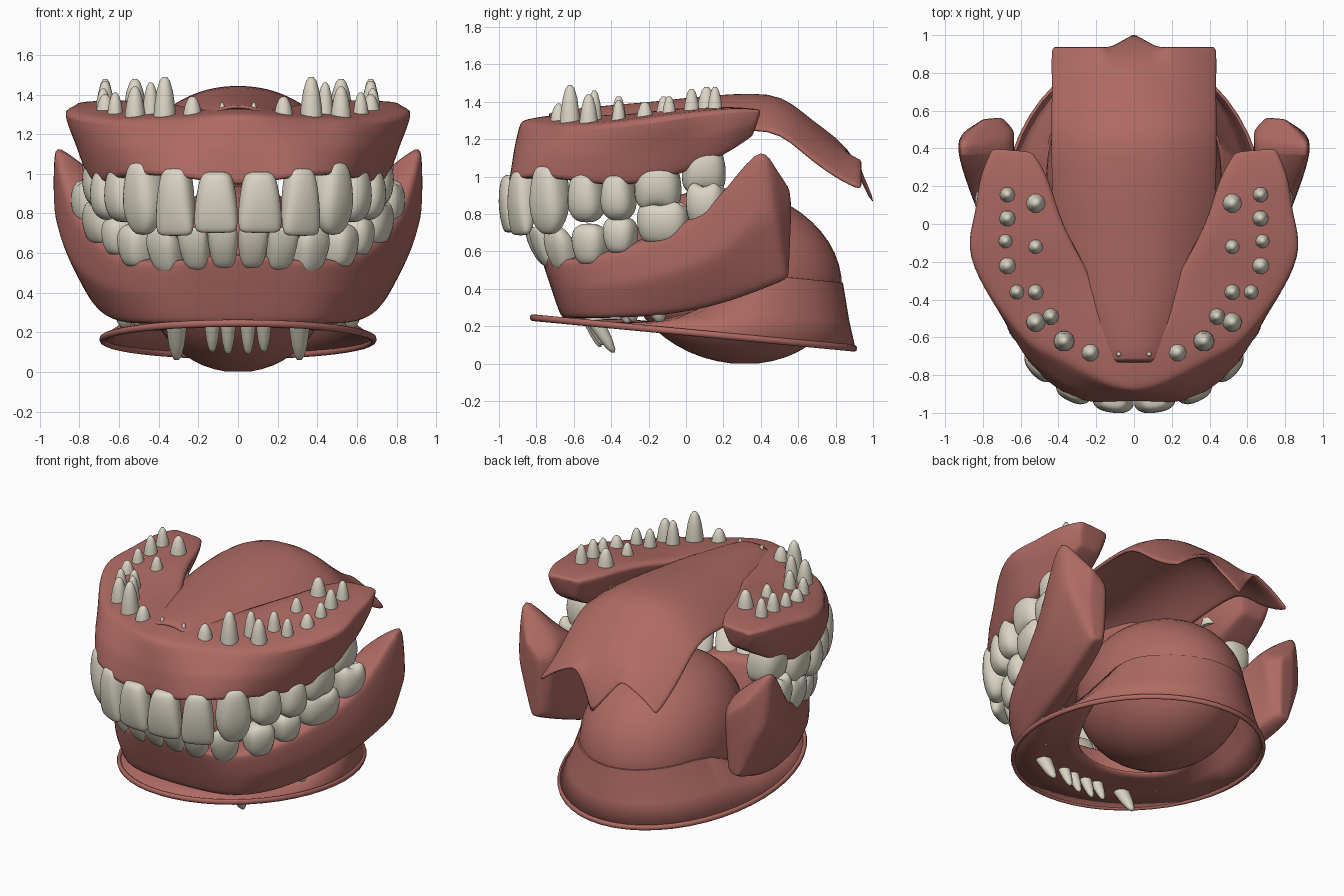
import bpy, bmesh, math
from mathutils import Vector

if "Cube" in bpy.data.objects:
    bpy.data.objects.remove(bpy.data.objects["Cube"])


def material(name, rgb):
    m = bpy.data.materials.new(name)
    m.diffuse_color = (*rgb, 1)
    m.use_nodes = True
    m.node_tree.nodes["Principled BSDF"].inputs["Base Color"].default_value = m.diffuse_color
    return m


GUM = material("gum_pink", (0.43, 0.145, 0.125))
ENAMEL = material("tooth_ivory", (0.70, 0.66, 0.55))


def loft(name, rings, mat, closed=True, caps=True, loop=False, subsurf=0, thick=0, angle=60):
    """Skin a list of equal-length point rows."""
    bm = bmesh.new()
    rows = [[bm.verts.new(p) for p in r] for r in rings]
    n = len(rows[0])
    pairs = list(zip(rows, rows[1:])) + ([(rows[-1], rows[0])] if loop else [])
    for a, b in pairs:
        for i in range(n if closed else n - 1):
            j = (i + 1) % n
            bm.faces.new((a[i], a[j], b[j], b[i]))
    if caps:
        bm.faces.new(rows[0])
        bm.faces.new(rows[-1])
    bmesh.ops.recalc_face_normals(bm, faces=bm.faces)
    me = bpy.data.meshes.new(name)
    bm.to_mesh(me)
    bm.free()
    me.materials.append(mat)
    ob = bpy.data.objects.new(name, me)
    bpy.context.collection.objects.link(ob)
    if thick:
        so = ob.modifiers.new("thickness", 'SOLIDIFY')
        so.thickness, so.offset = thick, 0
    if subsurf:
        ss = ob.modifiers.new("smooth", 'SUBSURF')
        ss.levels = ss.render_levels = subsurf
    bpy.ops.object.select_all(action='DESELECT')
    ob.select_set(True)
    bpy.context.view_layer.objects.active = ob
    bpy.ops.object.shade_smooth_by_angle(angle=math.radians(angle))
    return ob


def gum(name, half, bulge, corner):
    """Horseshoe gum from half stations of (outer top, outer bottom, inner bottom, inner top)."""
    rings = []
    for k, st in enumerate(half):
        ot, ob, ib, it = map(Vector, st)
        out = (ot - it)
        out.z = 0
        mid = (ot + ob) / 2 + out.normalized() * bulge[k]
        pts = [ot, mid, ob, ib, it]
        ring = []
        for a, b in zip(pts, pts[1:] + pts[:1]):
            ring += [a.lerp(b, corner), a.lerp(b, 1 - corner)]
        rings.append(ring)
    rings.insert(-1, [a.lerp(b, 0.85) for a, b in zip(rings[-2], rings[-1])])
    left = [[Vector((-p.x, p.y, p.z)) for p in r] for r in rings[:0:-1]]
    loft(name, left + rings, GUM, subsurf=2)


# Upper gum, flaring outward towards the top
gum("upper_gum", [
    ((0, -.92, 1.31), (0, -.93, .92), (0, -.72, .98), (0, -.66, 1.34)),
    ((.22, -.82, 1.29), (.23, -.975, .97), (.17, -.70, .99), (.09, -.63, 1.34)),
    ((.40, -.71, 1.28), (.42, -.89, .99), (.28, -.62, 1.0), (.11, -.53, 1.34)),
    ((.54, -.66, 1.28), (.57, -.74, .99), (.36, -.52, 1.0), (.14, -.42, 1.345)),
    ((.66, -.54, 1.28), (.65, -.55, .96), (.43, -.42, .98), (.17, -.30, 1.35)),
    ((.82, -.34, 1.30), (.73, -.33, .94), (.50, -.28, .98), (.22, -.19, 1.36)),
    ((.92, -.12, 1.33), (.77, -.12, .98), (.55, -.10, 1.0), (.30, -.06, 1.38)),
    ((.85, .05, 1.35), (.76, .05, 1.04), (.55, .05, 1.06), (.37, .07, 1.38)),
    ((.83, .25, 1.37), (.76, .22, 1.12), (.53, .20, 1.12), (.43, .25, 1.38)),
    ((.75, .41, 1.36), (.72, .36, 1.22), (.57, .36, 1.22), (.53, .39, 1.36))],
    [.0, .03, .03, .02, .02, .0, -.01, .01, .02, .01], .08)

# Lower gum, rising into a tall wing at each back corner
gum("lower_gum", [
    ((0, -.79, .61), (0, -.67, .24), (0, -.54, .25), (0, -.65, .58)),
    ((.22, -.78, .58), (.22, -.66, .24), (.18, -.53, .25), (.18, -.63, .57)),
    ((.42, -.70, .55), (.43, -.61, .24), (.31, -.46, .25), (.31, -.55, .57)),
    ((.58, -.51, .57), (.56, -.41, .24), (.41, -.32, .25), (.42, -.42, .61)),
    ((.68, -.31, .62), (.62, -.20, .25), (.50, -.15, .26), (.50, -.28, .66)),
    ((.78, -.05, .72), (.69, .05, .28), (.57, .08, .29), (.57, -.05, .76)),
    ((.87, .16, .86), (.74, .28, .34), (.60, .28, .36), (.60, .18, .86)),
    ((.95, .39, 1.23), (.78, .46, .41), (.64, .46, .43), (.64, .40, .96)),
    ((.91, .46, 1.11), (.78, .53, .44), (.68, .53, .46), (.60, .48, .87)),
    ((.80, .56, .94), (.77, .54, .46), (.71, .55, .47), (.70, .57, .86))],
    [0, 0, .01, .03, .05, .07, .08, .08, .07, .02], .1)

# Arched palate sheet with a zigzag back edge and hanging middle point
SPANS = [(-.74, .11, 1.335, 1.31), (-.55, .26, 1.355, 1.24), (-.35, .38, 1.375, 1.20),
         (-.15, .42, 1.39, 1.20), (.05, .43, 1.415, 1.23), (.25, .435, 1.43, 1.25),
         (.45, .435, 1.435, 1.25), (.56, .435, 1.385, 1.19), (.68, .435, 1.28, 1.08),
         (.80, .435, 1.18, 1.00), (.87, .435, 1.13, .96), (.94, .435, 1.11, .93)]
rows = []
for k, (y, w, zc, ze) in enumerate(SPANS):
    row = []
    for i in range(-16, 17):
        u = i / 16
        z = zc - (zc - ze) * abs(u) ** 2.2
        yy = y
        if k >= 9:
            wide = max(0, 1 - abs(u) / .40)
            yy += (0, .03, .07)[k - 9] * max(0, 1 - abs(u) / .28)
            z -= (-.02, .04, .27)[k - 9] * wide
        row.append((u * w, yy, z))
    rows.append(row)
loft("palate", rows, GUM, closed=False, caps=False, thick=.025, subsurf=1)


def ellipse(rx, ry, cy, height, n=48):
    pts = []
    for i in range(n):
        a = 2 * math.pi * i / n
        y = cy + ry * math.sin(a)
        pts.append(Vector((rx * math.cos(a), y, height(y))))
    return pts


def floor_plane(y):
    return .165 - .095 * (y - .035)


def collar(y):
    t = min(1, max(0, (y + .2) / .75))
    return floor_plane(y) + .03 + .31 * t * t * (3 - 2 * t)


# Rounded tongue body
rows = []
for i in range(1, 24):
    a = math.pi * i / 24
    s, c = math.sin(a), math.cos(a)
    rows.append([(.465 * s * math.cos(b), .255 + .575 * s * math.sin(b) + .06 * c, .47 - .472 * c)
                 for b in [2 * math.pi * j / 40 for j in range(40)]])
loft("tongue", rows, GUM)

# Mouth floor: flat at the front, a sloping wall around the tongue at the back
rim = ellipse(.685, .86, .04, floor_plane)
top = ellipse(.48, .615, .22, collar)
mid = [a.lerp(b, .5) + Vector((0, 0, -.03 if a.y > 0 else 0)) for a, b in zip(rim, top)]
inner = ellipse(.43, .54, .22, lambda y: collar(y) + .005)
loft("mouth_floor", [rim, mid, top, inner], GUM, caps=False, thick=.012)

# Rounded rim of the floor
rows = []
for j in range(8):
    a = 2 * math.pi * j / 8
    r = .014 * math.cos(a)
    rows.append([p + Vector((0, 0, .018 * math.sin(a)))
                 for p in ellipse(.686 + r, .861 + r, .04, floor_plane)])
loft("floor_rim", rows, GUM, caps=False, loop=True)

# Crown profiles: (position from neck to edge, width scale, depth scale)
PROFILE = {
    "incisor": [(-.04, .5, .6), (.02, .68, .85), (.15, .82, .98), (.45, .96, 1),
                (.75, 1.02, .72), (.93, .98, .45), (1, .84, .25)],
    "canine": [(-.04, .45, .6), (.02, .64, .85), (.15, .82, .98), (.45, 1, 1),
               (.7, 1, .85), (.9, .72, .55), (1, .35, .25)],
    "premolar": [(-.06, .5, .6), (.02, .72, .8), (.2, .9, .95), (.5, 1.02, 1),
                 (.75, 1, .9), (.92, .74, .66), (1, .36, .32)],
    "molar": [(-.1, .65, .6), (0, .8, .78), (.2, .94, .93), (.5, 1, 1),
              (.8, .97, .9), (.95, .84, .72), (1, .66, .5), (.93, .25, .2)]}


def tooth(name, kind, x, y, neck, edge, w, d, turn, lean):
    """One crown on each side; turn is the outward heading, lean moves the edge outward."""
    a = math.radians(turn)
    for side, s in (("right", 1), ("left", -1)):
        out = Vector((s * math.sin(a), -math.cos(a), 0))
        tan = Vector((out.y, -out.x, 0))
        rings = []
        for t, ws, ds in PROFILE[kind]:
            c = Vector((s * x, y, neck + (edge - neck) * t)) + out * lean * (t - .5)
            ring = []
            for i in range(16):
                b = 2 * math.pi * i / 16
                p = [math.copysign(abs(v) ** .75, v) for v in (math.cos(b), math.sin(b))]
                cusp = 0
                if kind == "molar" and t > .8:
                    cusp = .015 * math.cos(4 * b + math.pi) * (1 if edge > neck else -1)
                ring.append(c + tan * p[0] * ws * w * .54 + out * p[1] * ds * d / 2
                            + Vector((0, 0, cusp)))
            rings.append(ring)
        loft(f"{name}_{side}", rings, ENAMEL, subsurf=1, angle=80)


UPPER = [("incisor", .11, -.935, 1.00, .70, .207, .14, 8, .02),
         ("incisor", .315, -.875, 1.02, .685, .19, .15, 25, .02),
         ("canine", .475, -.73, 1.05, .69, .205, .19, 48, .01),
         ("premolar", .57, -.53, 1.02, .755, .18, .21, 62, 0),
         ("premolar", .64, -.36, 1.01, .765, .17, .22, 70, 0),
         ("molar", .67, -.15, 1.05, .83, .24, .24, 85, -.02),
         ("molar", .67, .095, 1.13, .915, .225, .24, 92, -.02)]
LOWER = [("incisor", .075, -.785, .53, .74, .142, .12, 5, .12),
         ("incisor", .22, -.76, .52, .73, .148, .12, 18, .11),
         ("canine", .37, -.67, .50, .74, .17, .15, 38, .09),
         ("premolar", .51, -.51, .54, .75, .18, .19, 58, .03),
         ("premolar", .595, -.35, .60, .79, .17, .19, 68, .02),
         ("molar", .67, -.12, .66, .86, .27, .23, 75, .02),
         ("molar", .73, .11, .75, .96, .205, .23, 75, .02)]
for jaw, teeth in (("upper", UPPER), ("lower", LOWER)):
    for k, t in enumerate(teeth):
        tooth(f"{jaw}_tooth_{k + 1}", *t)


def root(name, x, y, z0, tip, r, shift=0):
    """Tapered root on each side, from z0 inside the gum to its tip."""
    for side, s in (("right", 1), ("left", -1)):
        rings = []
        for t, k in ((0, 1.35), (.45, 1.2), (.75, .92), (.93, .58), (1, .25)):
            rings.append([(s * x + r * k * math.cos(b), y + shift * t + r * k * math.sin(b),
                           z0 + (tip - z0) * t) for b in [math.pi * i / 5 for i in range(10)]])
        loft(f"{name}_{side}", rings, ENAMEL, angle=80)


# Root tips standing out of the upper gum and below the lower gum
for k, (x, y, tip, r) in enumerate([
        (.08, -.69, 1.36, .018), (.23, -.68, 1.39, .042), (.37, -.62, 1.49, .045),
        (.44, -.49, 1.46, .036), (.52, -.52, 1.44, .042), (.52, -.36, 1.43, .036),
        (.62, -.36, 1.41, .034), (.67, -.22, 1.40, .043), (.52, -.12, 1.43, .038),
        (.68, -.09, 1.43, .036), (.67, .03, 1.47, .040), (.52, .11, 1.48, .048),
        (.67, .155, 1.48, .038)]):
    root(f"upper_root_{k + 1}", x, y, 1.2, tip, r)
for k, (x, y, tip, r, shift) in enumerate([
        (.05, -.56, .09, .032, .1), (.13, -.55, .10, .032, .1), (.31, -.55, .06, .042, .16),
        (.44, -.36, .21, .03, .05), (.50, -.31, .225, .035, .03), (.57, -.17, .22, .042, .03)]):
    root(f"lower_root_{k + 1}", x, y, .34, tip, r, shift)
